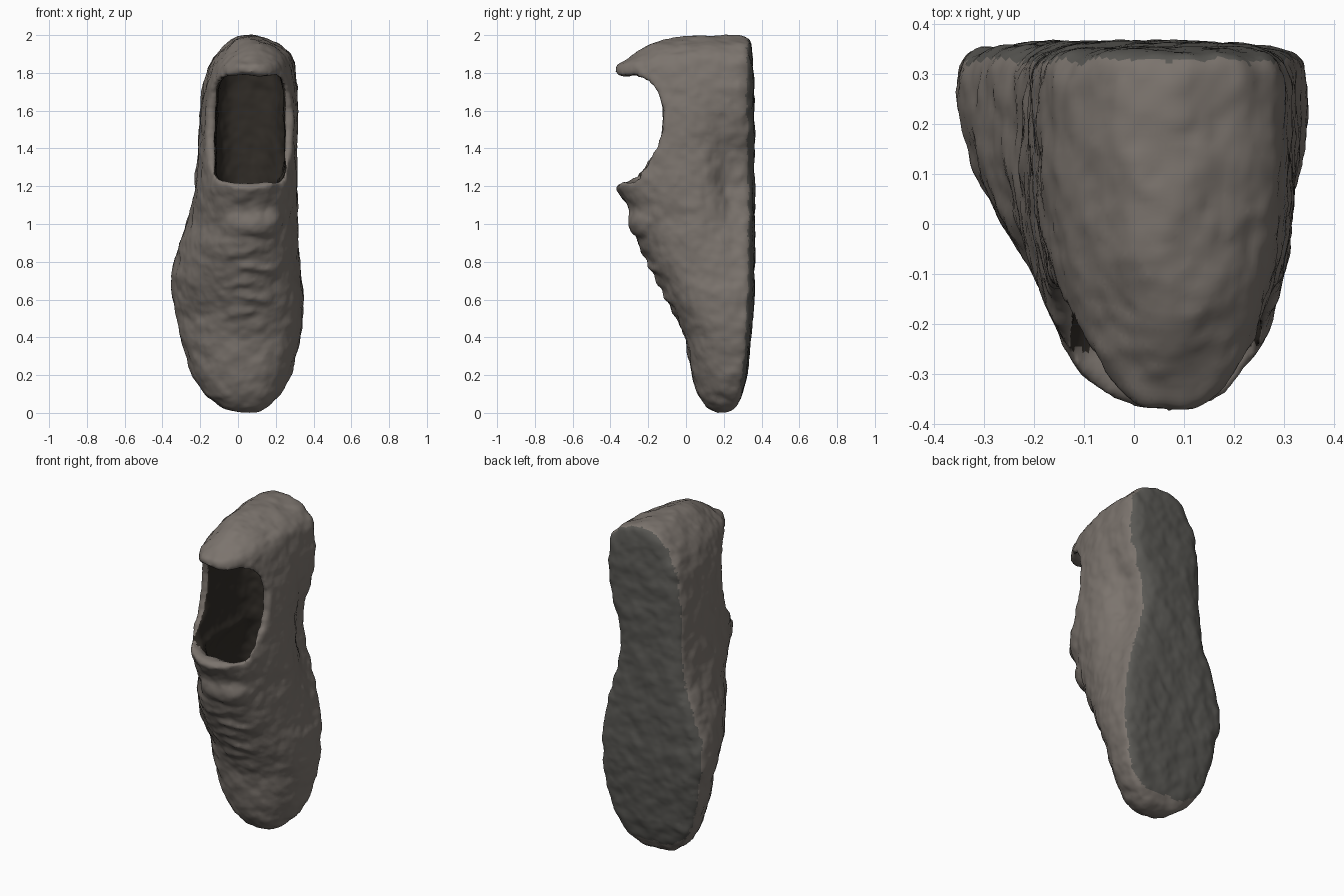
import bpy, bmesh, math
from mathutils import Vector

if "Cube" in bpy.data.objects:
    bpy.data.objects.remove(bpy.data.objects["Cube"])


def section(z, xl, xr, top, bot, n_right, n_left, n_bot, low=0.2, count=56):
    # One slice of the shoe: rounded upper, flat boxy underside, arch pinched in
    mid, half, ym = (xl + xr) / 2, (xr - xl) / 2, bot - low * (bot - top)
    arch = math.exp(-((z - 1.22) / 0.27) ** 2)
    pts = []
    for i in range(count):
        a = 2 * math.pi * i / count
        c, s = math.cos(a), math.sin(a)
        n = n_bot if s < 0 else (n_right if c > 0 else n_left)
        x = mid + half * math.copysign(abs(c) ** (2 / n), c)
        h = abs(s) ** (2 / n)
        y = ym - (ym - top) * h if s > 0 else ym + (bot - ym) * h
        under = arch / (1 + math.exp(-(y - 0.16) / 0.025))
        x -= under * (0.1 if x > mid else -0.015) * min(1, abs(x - mid) / (0.6 * half))
        pts.append((x, y, z))
    return pts


def mesh_object(name, rings):
    bm = bmesh.new()
    loops = [[bm.verts.new(p) for p in r] for r in rings]
    n = len(loops[0])
    for a, b in zip(loops, loops[1:]):
        for i in range(n):
            bm.faces.new((a[i], a[(i + 1) % n], b[(i + 1) % n], b[i]))
    bm.faces.new(loops[0])
    bm.faces.new(loops[-1])
    bmesh.ops.recalc_face_normals(bm, faces=bm.faces)
    me = bpy.data.meshes.new(name)
    bm.to_mesh(me)
    bm.free()
    ob = bpy.data.objects.new(name, me)
    bpy.context.collection.objects.link(ob)
    return ob


def material(name, rgb):
    m = bpy.data.materials.new(name)
    m.diffuse_color = (*rgb, 1)
    m.use_nodes = True
    m.node_tree.nodes["Principled BSDF"].inputs["Base Color"].default_value = m.diffuse_color
    return m


# Shoe body slices: z, left, right, upper surface, sole surface
body = [(0.0, 0.0, 0.11, 0.16, 0.22), (0.03, -0.09, 0.16, 0.11, 0.265),
        (0.1, -0.18, 0.225, 0.06, 0.295), (0.2, -0.245, 0.28, 0.035, 0.32),
        (0.4, -0.305, 0.33, -0.005, 0.34), (0.5, -0.325, 0.34, -0.045, 0.352),
        (0.6, -0.345, 0.348, -0.095, 0.358), (0.72, -0.353, 0.337, -0.16, 0.36),
        (0.9, -0.315, 0.325, -0.255, 0.362), (1.0, -0.28, 0.325, -0.275, 0.362),
        (1.1, -0.25, 0.325, -0.31, 0.362), (1.2, -0.235, 0.325, -0.38, 0.362),
        (1.3, -0.225, 0.32, -0.385, 0.36), (1.4, -0.215, 0.315, -0.385, 0.36),
        (1.5, -0.207, 0.318, -0.385, 0.36), (1.6, -0.2, 0.32, -0.385, 0.358),
        (1.75, -0.185, 0.312, -0.385, 0.357), (1.84, -0.15, 0.3, -0.375, 0.352),
        (1.89, -0.12, 0.285, -0.285, 0.35), (1.95, -0.07, 0.22, -0.19, 0.346),
        (1.98, -0.03, 0.14, -0.1, 0.335), (1.998, 0.02, 0.09, 0.0, 0.3)]
shoe = mesh_object("shoe", [
    section(*r, 2.5 if r[0] < 1.7 else 2.15,
            1.75 if 0.45 < r[0] < 1.05 else 2.1, 5) for r in body])

# Foot cavity, open towards the front
hollow = [(0.7, -0.12, 0.14, 0.05, 0.22), (0.85, -0.16, 0.2, -0.05, 0.26),
          (1.05, -0.14, 0.23, -0.17, 0.27), (1.17, -0.12, 0.245, -0.23, 0.27),
          (1.22, -0.1, 0.23, -0.31, 0.27), (1.26, -0.12, 0.25, -0.8, 0.27),
          (1.45, -0.12, 0.25, -0.8, 0.265), (1.7, -0.11, 0.245, -0.8, 0.26),
          (1.785, -0.08, 0.225, -0.3, 0.25), (1.89, -0.04, 0.18, -0.1, 0.22)]
cavity = mesh_object("cavity_cutter", [section(*r, 4.5, 4.5, 3.5) for r in hollow])

# Collar cut: the curved ankle line seen from the side (y, z)
line = [(-0.7, 1.17), (-0.385, 1.19), (-0.28, 1.255), (-0.22, 1.3), (-0.155, 1.39),
        (-0.125, 1.5), (-0.12, 1.6), (-0.15, 1.7), (-0.2, 1.76), (-0.28, 1.785),
        (-0.38, 1.795), (-0.7, 1.8)]
collar = mesh_object("collar_cutter", [[(x, y, z) for y, z in line] for x in (-0.6, 0.6)])


def add_bar(cx, z, w, h, y, depth, tilt=0.0):
    # Rounded raised strip lying on the upper, as a lens-shaped loft along x
    rings = []
    for k in range(9):
        u = k / 4 - 1
        r = (1 - abs(u) ** 4) ** 0.5 * 0.85 + 0.15
        rings.append([(cx + u * w / 2,
                       y + 0.06 * u * u + depth * r * math.sin(2 * math.pi * i / 12),
                       z + tilt * u + h / 2 * r * math.cos(2 * math.pi * i / 12))
                      for i in range(12)])
    return mesh_object("bar", rings)


# Tongue pad and laces
extras = [add_bar(0.065, 1.01, 0.36, 0.16, -0.255, 0.05)]
for i in range(5):
    z = 0.54 + 0.08 * i
    extras.append(add_bar(0.04, z, 0.34, 0.05, -0.055 - 0.52 * (z - 0.54), 0.022,
                          0.02 * (-1) ** i))

# Carve the opening
for cutter in (collar, cavity):
    mod = shoe.modifiers.new(cutter.name, "BOOLEAN")
    mod.object, mod.operation, mod.solver = cutter, "DIFFERENCE", "EXACT"
    cutter.hide_render = True


def bake(ob):
    dg = bpy.context.evaluated_depsgraph_get()
    me = bpy.data.meshes.new_from_object(ob.evaluated_get(dg))
    ob.modifiers.clear()
    ob.data = me


bake(shoe)
bpy.data.objects.remove(cavity)
bpy.data.objects.remove(collar)

# Merge the raised parts, then blend everything into one worn skin
bpy.ops.object.select_all(action="DESELECT")
for ob in extras + [shoe]:
    ob.select_set(True)
bpy.context.view_layer.objects.active = shoe
bpy.ops.object.join()
mod = shoe.modifiers.new("skin", "REMESH")
mod.mode, mod.voxel_size = "VOXEL", 0.014
mod = shoe.modifiers.new("soften", "SMOOTH")
mod.factor, mod.iterations = 0.5, 9
tex = bpy.data.textures.new("wear", "CLOUDS")
tex.noise_scale = 0.09
mod = shoe.modifiers.new("wear", "DISPLACE")
mod.texture, mod.strength, mod.mid_level = tex, 0.022, 0.45
mod.texture_coords = "LOCAL"
bake(shoe)

# Colours: leather, sole, dark lining
me = shoe.data
me.materials.clear()
for name, rgb in (("leather", (0.2, 0.175, 0.155)), ("sole", (0.1, 0.097, 0.088)),
                  ("lining", (0.03, 0.025, 0.02))):
    me.materials.append(material(name, rgb))
for p in me.polygons:
    p.use_smooth = True
    c, n = p.center, p.normal
    heart = Vector((0.05, 0.1, min(max(c.z, 0.9), 1.65)))
    if c.y > 0.29 and n.y > 0.6:
        p.material_index = 1
    elif ((heart - c).dot(n) > 0 and 0.65 < c.z < 1.92 and -0.17 < c.x < 0.265
          and -0.25 < c.y < 0.29):
        p.material_index = 2
